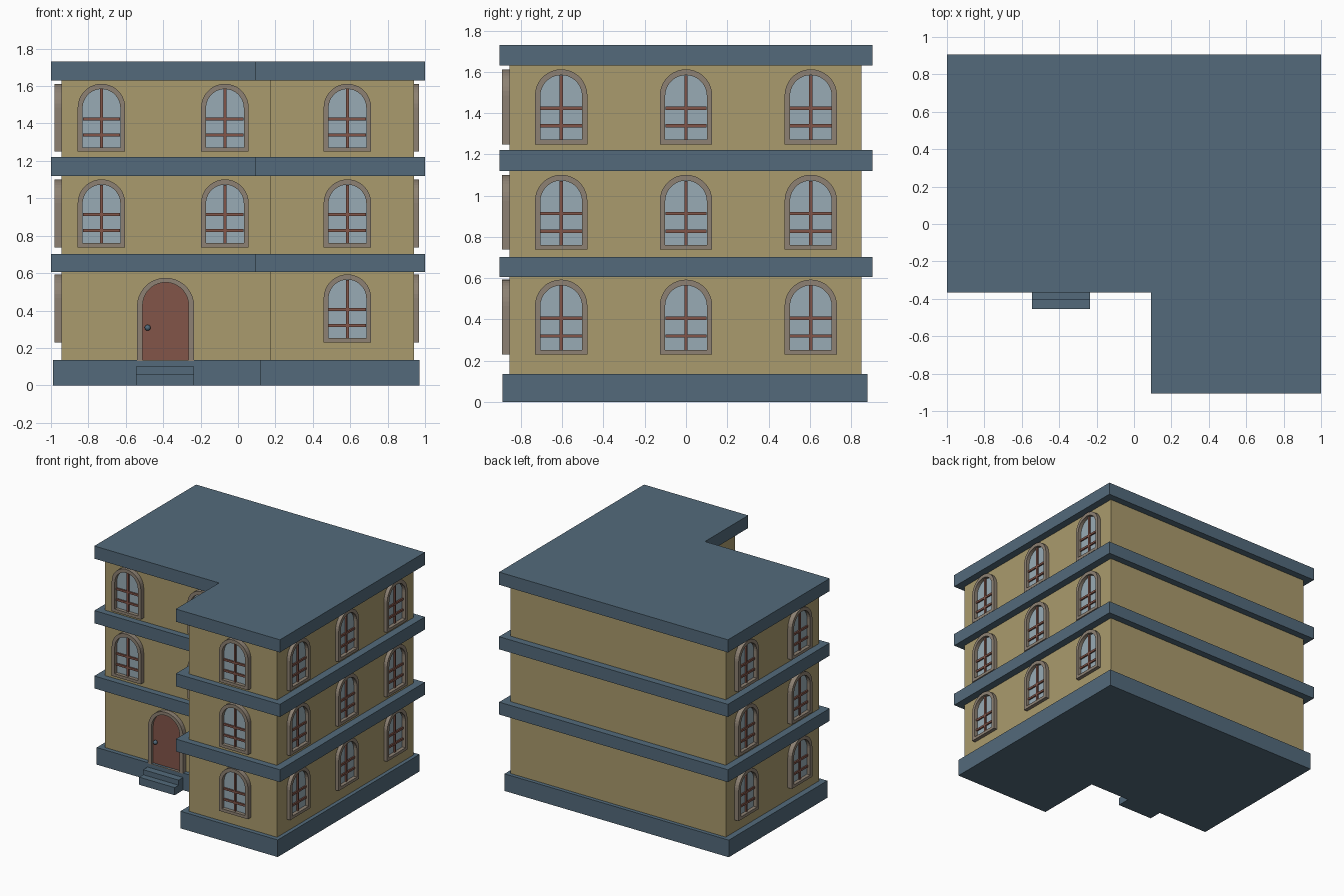
import bpy, bmesh, math
from mathutils import Matrix

if "Cube" in bpy.data.objects:
    bpy.data.objects.remove(bpy.data.objects["Cube"])


def material(name, rgb):
    m = bpy.data.materials.new(name)
    lin = [((c / 255 + 0.055) / 1.055) ** 2.4 for c in rgb]
    m.diffuse_color = (*lin, 1)
    m.use_nodes = True
    m.node_tree.nodes["Principled BSDF"].inputs["Base Color"].default_value = m.diffuse_color
    return m


WALL = material("sand wall", (170, 155, 109))
SLATE = material("slate blue", (83, 106, 123))
STONE = material("stone surround", (141, 129, 115))
GLASS = material("pale glass", (152, 171, 181))
WOOD = material("red brown wood", (130, 85, 73))


def make(name, bm, mat):
    bmesh.ops.recalc_face_normals(bm, faces=bm.faces)
    me = bpy.data.meshes.new(name)
    bm.to_mesh(me)
    bm.free()
    me.materials.append(mat)
    ob = bpy.data.objects.new(name, me)
    bpy.context.collection.objects.link(ob)
    return ob


def box(bm, lo, hi):
    c = [(a + b) / 2 for a, b in zip(lo, hi)]
    s = [b - a for a, b in zip(lo, hi)]
    bmesh.ops.create_cube(bm, size=1, matrix=Matrix.Translation(c) @ Matrix.Diagonal((*s, 1)))


def prism(bm, pts, axis_vec):
    face = bm.faces.new([bm.verts.new(p) for p in pts])
    ext = bmesh.ops.extrude_face_region(bm, geom=[face], use_keep_orig=True)
    bmesh.ops.translate(bm, verts=[v for v in ext["geom"] if isinstance(v, bmesh.types.BMVert)], vec=axis_vec)


def l_block(name, x0, x1, y0, y1, nx, ny, z0, z1, mat):
    """L-shaped storey: main block with a wing at the front right."""
    bm = bmesh.new()
    pts = [(x0, ny), (nx, ny), (nx, y0), (x1, y0), (x1, y1), (x0, y1)]
    prism(bm, [(x, y, z0) for x, y in pts], (0, 0, z1 - z0))
    return make(name, bm, mat)


def arch(w, z0, z1, n=18):
    """Arched outline in (x, z)."""
    s = z1 - w
    pts = [(-w, z0), (w, z0)]
    return pts + [(w * math.cos(math.pi * i / n), s + w * math.sin(math.pi * i / n)) for i in range(n + 1)]


def arch_frame(name, outer, inner, depth):
    bm = bmesh.new()
    loops = [[bm.verts.new((x, y, z)) for x, z in o]
             for o, y in ((outer, 0), (outer, -depth), (inner, -depth), (inner, 0))]
    n = len(outer)
    for a, b in zip(loops, loops[1:] + loops[:1]):
        for i in range(n):
            j = (i + 1) % n
            bm.faces.new((a[i], a[j], b[j], b[i]))
    return make(name, bm, STONE)


def arch_panel(name, outline, depth, mat):
    bm = bmesh.new()
    prism(bm, [(x, 0, z) for x, z in outline], (0, -depth, 0))
    return make(name, bm, mat)


# base plinth, storeys and overhanging ledges
l_block("base_plinth", -0.99, 0.97, -0.89, 0.88, 0.12, -0.35, 0, 0.135, SLATE)
l_block("walls", -0.943, 0.94, -0.855, 0.85, 0.17, -0.315, 0.13, 1.65, WALL)
for nm, z0, z1 in (("lower_ledge", 0.605, 0.703), ("upper_ledge", 1.12, 1.22), ("roof", 1.63, 1.73)):
    l_block(nm, -1, 1, -0.905, 0.905, 0.09, -0.365, z0, z1, SLATE)

# one window: surround, glass and glazing bars, sill at local z = 0
inner = arch(0.101, 0.023, 0.335)
frame = arch_frame("window_surround", arch(0.127, 0, 0.363), inner, 0.037)
glass = arch_panel("window_glass", inner, 0.009, GLASS)
bm = bmesh.new()
box(bm, (-0.008, -0.02, 0.023), (0.008, 0, 0.334))
for z in (0.09, 0.175):
    box(bm, (-0.1, -0.02, z - 0.008), (0.1, 0, z + 0.008))
bars = make("window_bars", bm, WOOD)
parts = (frame, glass, bars)

# placements: (x, y, turn, floors)
spots = [(-0.73, -0.315, 0, (1, 2)), (-0.07, -0.315, 0, (1, 2)), (0.585, -0.855, 0, (0, 1, 2))]
spots += [(0.932, y, 90, (0, 1, 2)) for y in (-0.605, 0, 0.605)]
spots += [(-0.943, y, -90, (0, 1, 2)) for y in (-0.05, 0.615)]
first = True
for x, y, turn, floors in spots:
    for f in floors:
        m = Matrix.Translation((x, y, (0.23, 0.738, 1.249)[f])) @ Matrix.Rotation(math.radians(turn), 4, 'Z')
        for p in parts:
            ob = p
            if not first:
                ob = p.copy()
                bpy.context.collection.objects.link(ob)
            ob.matrix_world = m
        first = False

# door with surround, knob and two steps
door_in = arch(0.123, 0.135, 0.55)
for ob in (arch_frame("door_surround", arch(0.153, 0.13, 0.575), door_in, 0.037),
           arch_panel("door", door_in, 0.015, WOOD)):
    ob.location = (-0.387, -0.315, 0)
bm = bmesh.new()
bmesh.ops.create_uvsphere(bm, u_segments=16, v_segments=10, radius=0.016,
                          matrix=Matrix.Translation((-0.483, -0.342, 0.308)))
for f in bm.faces:
    f.smooth = True
make("door_knob", bm, SLATE)
for nm, y, z0, z1 in (("lower_step", -0.455, 0, 0.06), ("upper_step", -0.405, 0.06, 0.1)):
    bm = bmesh.new()
    box(bm, (-0.545, y, z0), (-0.235, -0.34, z1))
    make(nm, bm, SLATE)
